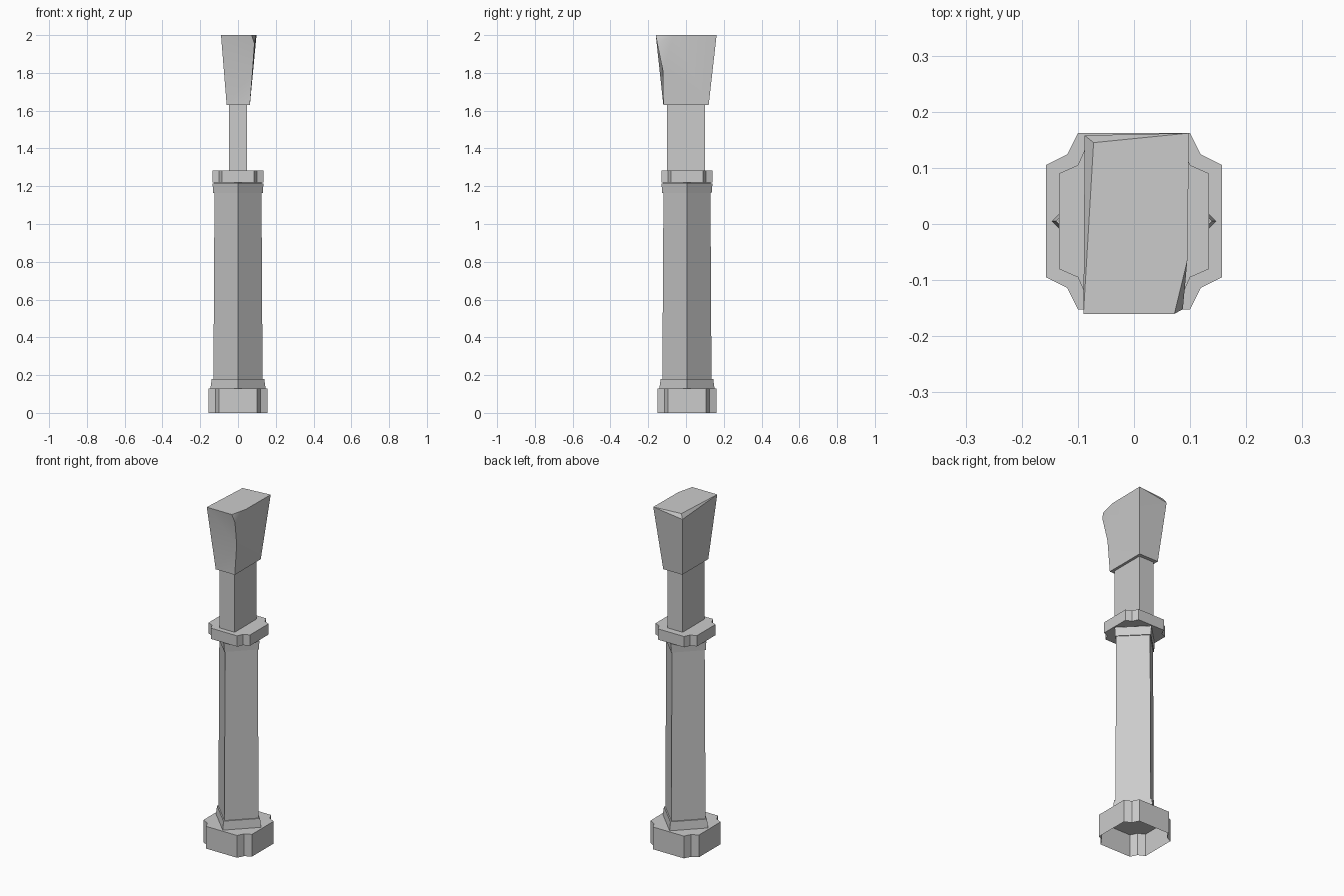
import bpy, bmesh

old = bpy.data.objects.get("Cube")
if old:
    bpy.data.objects.remove(old)

GREY = (0.6, 0.6, 0.6, 1)
mat = bpy.data.materials.new("plain grey")
mat.use_nodes = True
mat.diffuse_color = GREY
mat.node_tree.nodes["Principled BSDF"].inputs["Base Color"].default_value = GREY
CY = 0.005  # the column sits slightly behind the centre


def finish(name, bm):
    bmesh.ops.recalc_face_normals(bm, faces=bm.faces)
    mesh = bpy.data.meshes.new(name)
    bm.to_mesh(mesh)
    bm.free()
    mesh.materials.append(mat)
    obj = bpy.data.objects.new(name, mesh)
    bpy.context.collection.objects.link(obj)
    return obj


def loft(name, sections, open_bottom=False):
    """Skin a stack of (outline, z) sections and cap the ends."""
    bm = bmesh.new()
    rings = [[bm.verts.new((x, y, z)) for x, y in pts] for pts, z in sections]
    n = len(rings[0])
    for a, b in zip(rings, rings[1:]):
        for i in range(n):
            j = (i + 1) % n
            bm.faces.new((a[i], a[j], b[j], b[i]))
    bm.faces.new(rings[-1])
    obj_faces = rings[0]
    if not open_bottom:
        bm.faces.new(obj_faces)
    return finish(name, bm)


def diamond(r):
    return [(r, CY), (0, CY + r), (-r, CY), (0, CY - r)]


def notched(half, flat, notch):
    """Square outline with a kinked notch at each corner."""
    corner = [(half, flat), (notch, notch), (flat, half)]
    pts = []
    for _ in range(4):
        pts += corner
        corner = [(-y, x) for x, y in corner]
    return [(x, y + CY) for x, y in pts]


def box(hx, hy):
    return [(-hx, -hy), (hx, -hy), (hx, hy), (-hx, hy)]


# Hollow foot and the collar
foot = notched(0.157, 0.1, 0.119)
loft("foot", [(foot, 0), (foot, 0.13)], open_bottom=True)
collar = notched(0.134, 0.085, 0.1)
loft("collar", [(collar, 1.22), (collar, 1.283)])

# Diamond column with its mouldings
loft("column", [(diamond(0.13), 0.13), (diamond(0.128), 0.55), (diamond(0.124), 1.22)])
loft("lower_moulding", [(diamond(0.146), 0.13), (diamond(0.139), 0.18)])
loft("upper_moulding", [(diamond(0.131), 1.165), (diamond(0.135), 1.215)])

# Neck
loft("neck", [(box(0.048, 0.1), 1.28), (box(0.048, 0.1), 1.63)])

# Flared head with two chipped corners
bm = bmesh.new()
V = {k: bm.verts.new(p) for k, p in {
    "low_fl": (-0.06, -0.12, 1.63), "low_fr": (0.063, -0.12, 1.63),
    "low_br": (0.063, 0.12, 1.63), "low_bl": (-0.06, 0.12, 1.63),
    "top_fl": (-0.09, -0.16, 2), "top_fr": (0.072, -0.16, 2),
    "top_side": (0.095, -0.065, 2), "top_br": (0.098, 0.162, 2),
    "top_bl": (-0.072, 0.145, 2), "chip_back": (-0.088, 0.158, 1.975),
    "chip_front": (0.087, -0.152, 1.955), "bend": (0.077, -0.122, 1.81),
}.items()}
for face in ("low_fl low_bl low_br low_fr", "top_fl top_fr top_side top_br top_bl",
             "low_fl low_fr bend", "low_fl bend top_fl", "top_fl bend top_fr",
             "top_fr bend chip_front", "top_fr chip_front top_side",
             "low_fr low_br bend", "bend low_br top_side", "bend top_side chip_front",
             "low_br top_br top_side", "low_br low_bl chip_back", "low_br chip_back top_br",
             "chip_back top_bl top_br", "chip_back top_fl top_bl",
             "low_bl low_fl chip_back", "low_fl top_fl chip_back"):
    bm.faces.new([V[k] for k in face.split()])
head = finish("head", bm)
bpy.ops.object.select_all(action="DESELECT")
head.select_set(True)
bpy.context.view_layer.objects.active = head
bpy.ops.object.shade_smooth_by_angle(angle=0.5)
